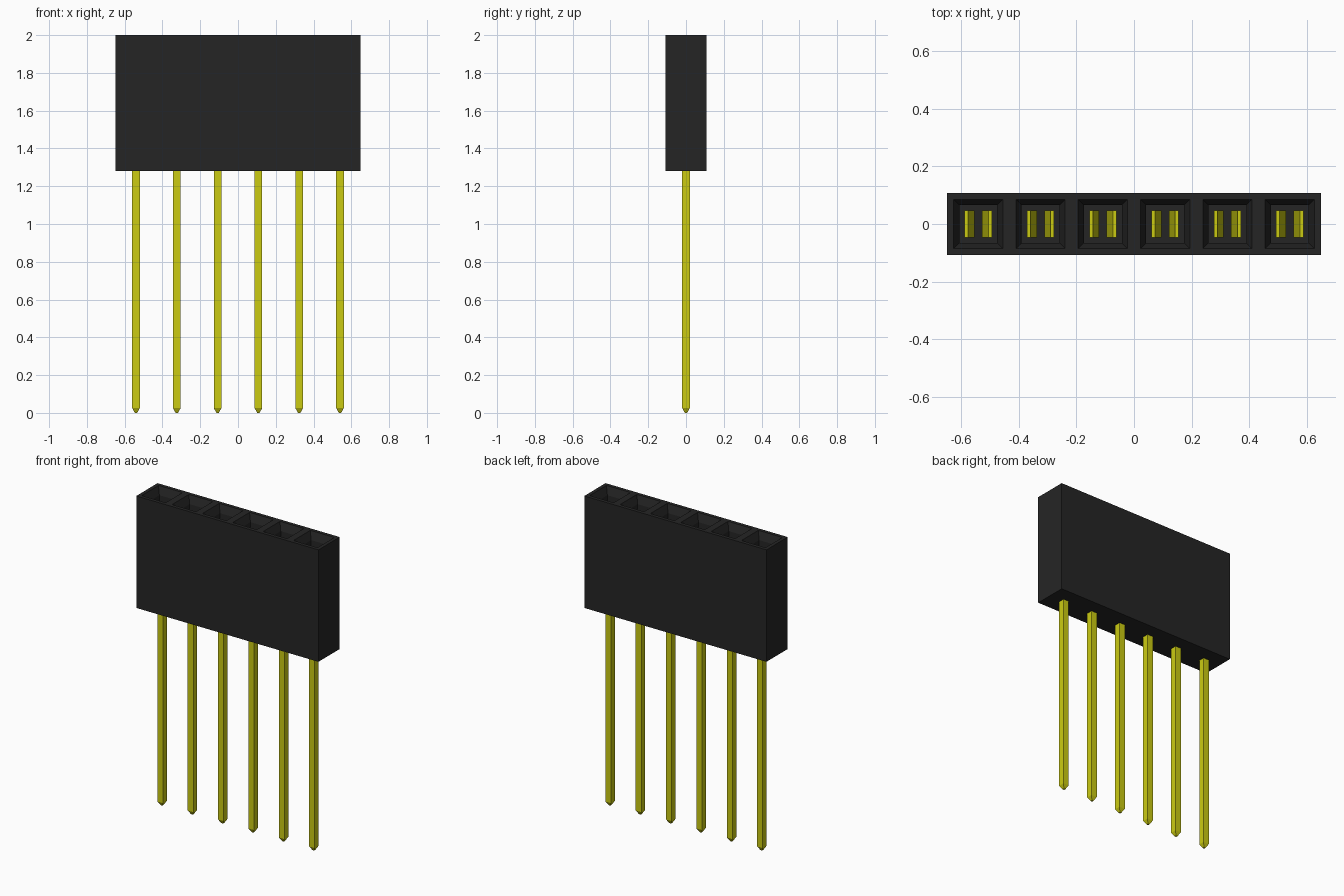
import bpy
import bmesh
from mathutils import Matrix, Vector

if "Cube" in bpy.data.objects:
    bpy.data.objects.remove(bpy.data.objects["Cube"], do_unlink=True)

COUNT, PITCH = 6, 0.216
BASE, TOP, FLOOR = 1.28, 2.0, 1.36
HALF_PIN = 0.02
xs = [(i - (COUNT - 1) / 2) * PITCH for i in range(COUNT)]


def material(name, rgb):
    m = bpy.data.materials.new(name)
    m.use_nodes = True
    color = (*rgb, 1)
    m.diffuse_color = color
    m.node_tree.nodes["Principled BSDF"].inputs["Base Color"].default_value = color
    return m


def finish(bm, name, mat):
    bmesh.ops.recalc_face_normals(bm, faces=bm.faces[:])
    mesh = bpy.data.meshes.new(name)
    bm.to_mesh(mesh)
    bm.free()
    mesh.materials.append(mat)
    obj = bpy.data.objects.new(name, mesh)
    bpy.context.collection.objects.link(obj)
    return obj


def copy_at(obj, name, x):
    dup = bpy.data.objects.new(name, obj.data)
    dup.location.x = x
    bpy.context.collection.objects.link(dup)


black = material("black plastic", (0.0185, 0.0185, 0.0185))
gold = material("yellow metal", (0.60, 0.60, 0.006))

# Housing: a block divided into one cell per socket
bm = bmesh.new()
bmesh.ops.create_cube(bm, size=1, matrix=Matrix.Translation((0, 0, (BASE + TOP) / 2))
                      @ Matrix.Diagonal((COUNT * PITCH, PITCH, TOP - BASE, 1)))
for x in xs[:-1]:
    bmesh.ops.bisect_plane(bm, geom=bm.verts[:] + bm.edges[:] + bm.faces[:],
                           plane_co=(x + PITCH / 2, 0, 0), plane_no=(1, 0, 0))
bm.normal_update()
cells = [f for f in bm.faces if f.normal.z > 0.9]

# Sockets: rim, funnel and straight shaft
bmesh.ops.inset_individual(bm, faces=cells, thickness=0.032)
bmesh.ops.inset_individual(bm, faces=cells, thickness=0.028, depth=-0.05)
floors = bmesh.ops.extrude_discrete_faces(bm, faces=cells)["faces"]
for v in {v for f in floors for v in f.verts}:
    v.co.z = FLOOR
finish(bm, "housing", black)

# Pin with a tapered tip
bm = bmesh.new()
rings = []
for half, z in [(0.006, 0), (HALF_PIN, 0.025), (HALF_PIN, BASE + 0.04)]:
    rings.append([bm.verts.new((sx * half, sy * half, z))
                  for sx, sy in [(-1, -1), (1, -1), (1, 1), (-1, 1)]])
for low, high in zip(rings, rings[1:]):
    for i in range(4):
        j = (i + 1) % 4
        bm.faces.new((low[i], low[j], high[j], high[i]))
bm.faces.new(rings[0][::-1])
bm.faces.new(rings[-1])
pin = finish(bm, "pin_1", gold)
pin.location.x = xs[0]

# Contact: two facing spring leaves bent towards the middle
profile = [(0.047, 1.84), (0.035, 1.84), (0.013, 1.68), (0.013, 1.62),
           (0.035, 1.46), (0.035, FLOOR), (0.047, FLOOR)]
bm = bmesh.new()
for side in (-1, 1):
    face = bm.faces.new([bm.verts.new((side * x, -0.046, z)) for x, z in profile])
    end = bmesh.ops.extrude_face_region(bm, geom=[face], use_keep_orig=True)["geom"]
    bmesh.ops.translate(bm, verts=[g for g in end if isinstance(g, bmesh.types.BMVert)],
                        vec=Vector((0, 0.092, 0)))
contact = finish(bm, "contact_1", gold)
contact.location.x = xs[0]

# Repeat along the row
for i, x in enumerate(xs[1:], 2):
    copy_at(pin, f"pin_{i}", x)
    copy_at(contact, f"contact_{i}", x)
